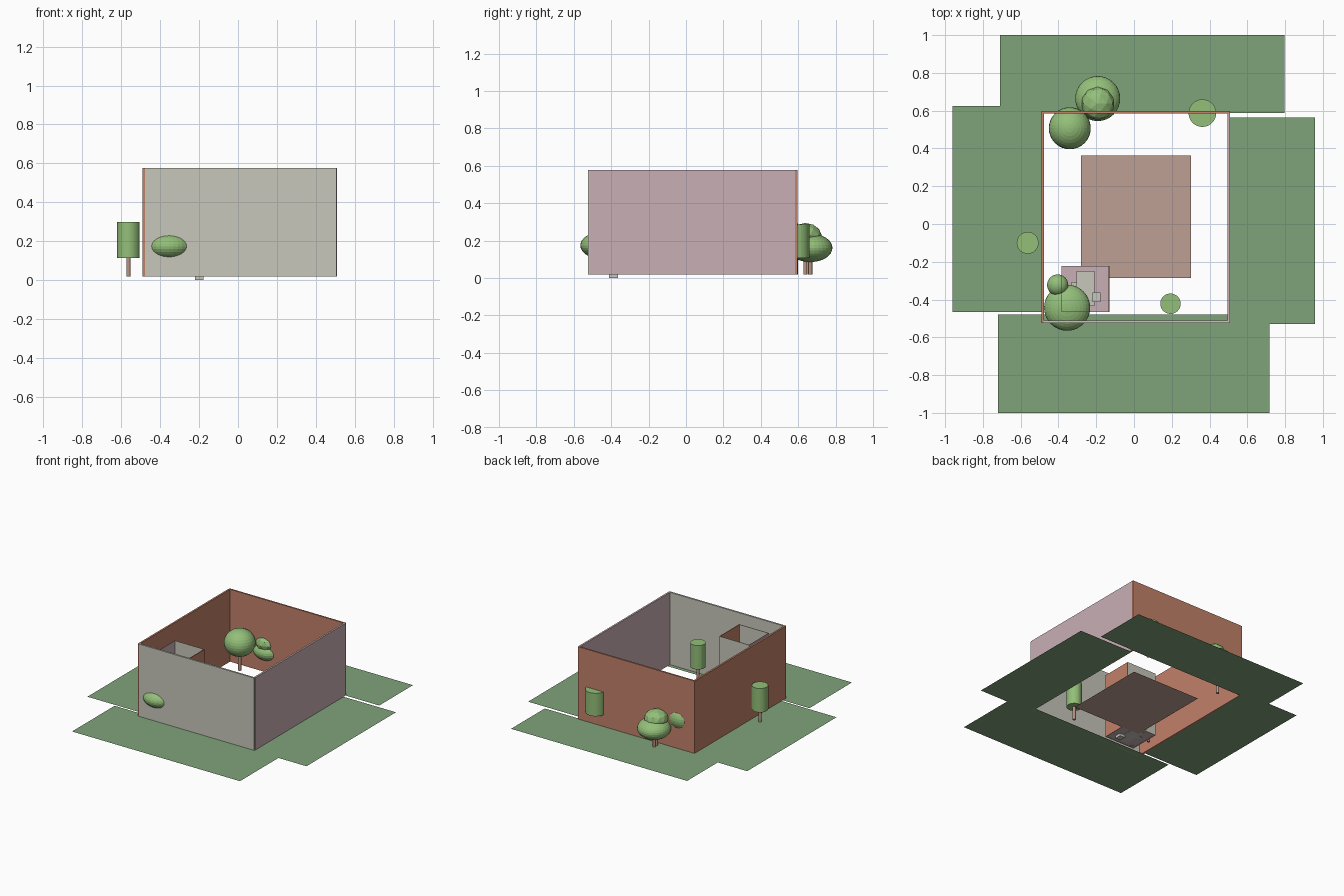
import bpy, bmesh, math
from mathutils import Matrix, Vector

if "Cube" in bpy.data.objects:
    bpy.data.objects.remove(bpy.data.objects["Cube"])

def material(name, r, g, b):
    def lin(c):
        c /= 255
        return c / 12.92 if c <= 0.04045 else ((c + 0.055) / 1.055) ** 2.4
    m = bpy.data.materials.new(name)
    m.diffuse_color = (lin(r), lin(g), lin(b), 1)
    m.use_nodes = True
    m.node_tree.nodes["Principled BSDF"].inputs["Base Color"].default_value = m.diffuse_color
    return m

BEIGE = material("beige plaster", 200, 199, 187)
PINK = material("dusty pink", 201, 176, 181)
TERRA = material("terracotta", 194, 129, 105)
TAN = material("tan floor", 190, 160, 148)
LAWN = material("lawn green", 127, 164, 122)
LEAF = material("leaf green", 147, 191, 121)
BARK = material("bark", 190, 147, 130)

G = 0.018      # ground level
TOP = 0.577    # top of the outer walls

def finish(name, bm, mat):
    me = bpy.data.meshes.new(name)
    bm.to_mesh(me)
    bm.free()
    me.materials.append(mat)
    ob = bpy.data.objects.new(name, me)
    bpy.context.collection.objects.link(ob)
    return ob

def box(name, x0, x1, y0, y1, z0, z1, mat):
    bm = bmesh.new()
    c = Vector(((x0 + x1) / 2, (y0 + y1) / 2, (z0 + z1) / 2))
    bmesh.ops.create_cube(bm, size=1, matrix=Matrix.Translation(c)
                          @ Matrix.Diagonal((x1 - x0, y1 - y0, z1 - z0, 1)))
    return finish(name, bm, mat)

def sheet(name, x0, x1, y0, y1, z, mat):
    bm = bmesh.new()
    bm.faces.new([bm.verts.new(p) for p in
                  ((x0, y0, z), (x1, y0, z), (x1, y1, z), (x0, y1, z))])
    return finish(name, bm, mat)

def cylinder(name, x, y, r, z0, z1, mat, sides=32):
    bm = bmesh.new()
    bmesh.ops.create_cone(bm, cap_ends=True, segments=sides, radius1=r, radius2=r,
                          depth=z1 - z0, matrix=Matrix.Translation((x, y, (z0 + z1) / 2)))
    return finish(name, bm, mat)

def blob(name, x, y, z, r, rz, faceted=False):
    bm = bmesh.new()
    m = Matrix.Translation((x, y, z)) @ Matrix.Diagonal((r, r, rz, 1))
    if faceted:
        bmesh.ops.create_icosphere(bm, subdivisions=2, radius=1, matrix=m)
    else:
        bmesh.ops.create_uvsphere(bm, u_segments=32, v_segments=16, radius=1, matrix=m)
    return finish(name, bm, LEAF)

# Lawns around the house
sheet("lawn_front", -0.72, 0.717, -1.0, -0.48, G, LAWN)
sheet("lawn_back", -0.71, 0.797, 0.588, 1.0, G, LAWN)
sheet("lawn_left", -0.962, -0.48, -0.466, 0.626, G, LAWN)
sheet("lawn_right", 0.50, 0.957, -0.53, 0.563, G, LAWN)

# Floors
sheet("main_floor", -0.281, 0.303, -0.285, 0.362, G, TAN)
sheet("small_room_floor", -0.384, -0.13, -0.466, -0.222, G + 0.002, PINK)

# Outer walls
box("front_wall", -0.478, 0.505, -0.525, -0.511, G, TOP, BEIGE)
box("left_wall", -0.491, -0.477, -0.523, 0.585, G, TOP, TERRA)
box("right_wall", 0.495, 0.509, -0.515, 0.584, G, TOP, PINK)
box("back_wall", -0.489, 0.508, 0.584, 0.597, G, TOP, TERRA)

# Small room walls
T = 0.004
RH = 0.515
box("small_room_front_wall", -0.384, -0.13, -0.466, -0.466 + T, G, RH, BEIGE)
box("small_room_back_wall", -0.384, -0.13, -0.222 - T, -0.222, G, RH, BEIGE)
box("small_room_left_wall", -0.385, -0.385 + T, -0.465, -0.223, G, RH, PINK)
box("small_room_right_wall", -0.13 - T, -0.129, -0.465, -0.223, G, RH, TERRA)

# Table and two stools in the small room
box("table", -0.304, -0.21, -0.434, -0.25, G, 0.10, BEIGE)
box("stool_right", -0.22, -0.177, -0.412, -0.363, 0.0, 0.11, BEIGE)
box("stool_left", -0.33, -0.294, -0.344, -0.307, G, 0.09, BEIGE)

# Trees with cylinder crowns: x, y, radius, crown bottom, crown top
for i, (x, y, r, z0, z1) in enumerate([(-0.563, -0.10, 0.058, 0.115, 0.30),
                                       (0.193, -0.422, 0.054, 0.12, 0.305),
                                       (0.362, 0.587, 0.073, 0.107, 0.285)], 1):
    cylinder(f"column_tree_crown_{i}", x, y, r, z0, z1, LEAF)
    cylinder(f"column_tree_trunk_{i}", x, y, 0.011, G, z0 + 0.01, BARK, 16)

# Trees with round crowns: x, y, z, radius, half height, faceted
for i, (x, y, z, r, rz, f) in enumerate([(-0.192, 0.664, 0.161, 0.119, 0.076, False),
                                         (-0.192, 0.638, 0.228, 0.088, 0.066, True),
                                         (-0.34, 0.507, 0.233, 0.111, 0.10, False),
                                         (-0.354, -0.443, 0.174, 0.122, 0.074, False),
                                         (-0.404, -0.323, 0.20, 0.056, 0.05, False)], 1):
    blob(f"round_tree_crown_{i}", x, y, z, r, rz, f)
    cylinder(f"round_tree_trunk_{i}", x, y, 0.011, G, z, BARK, 16)
